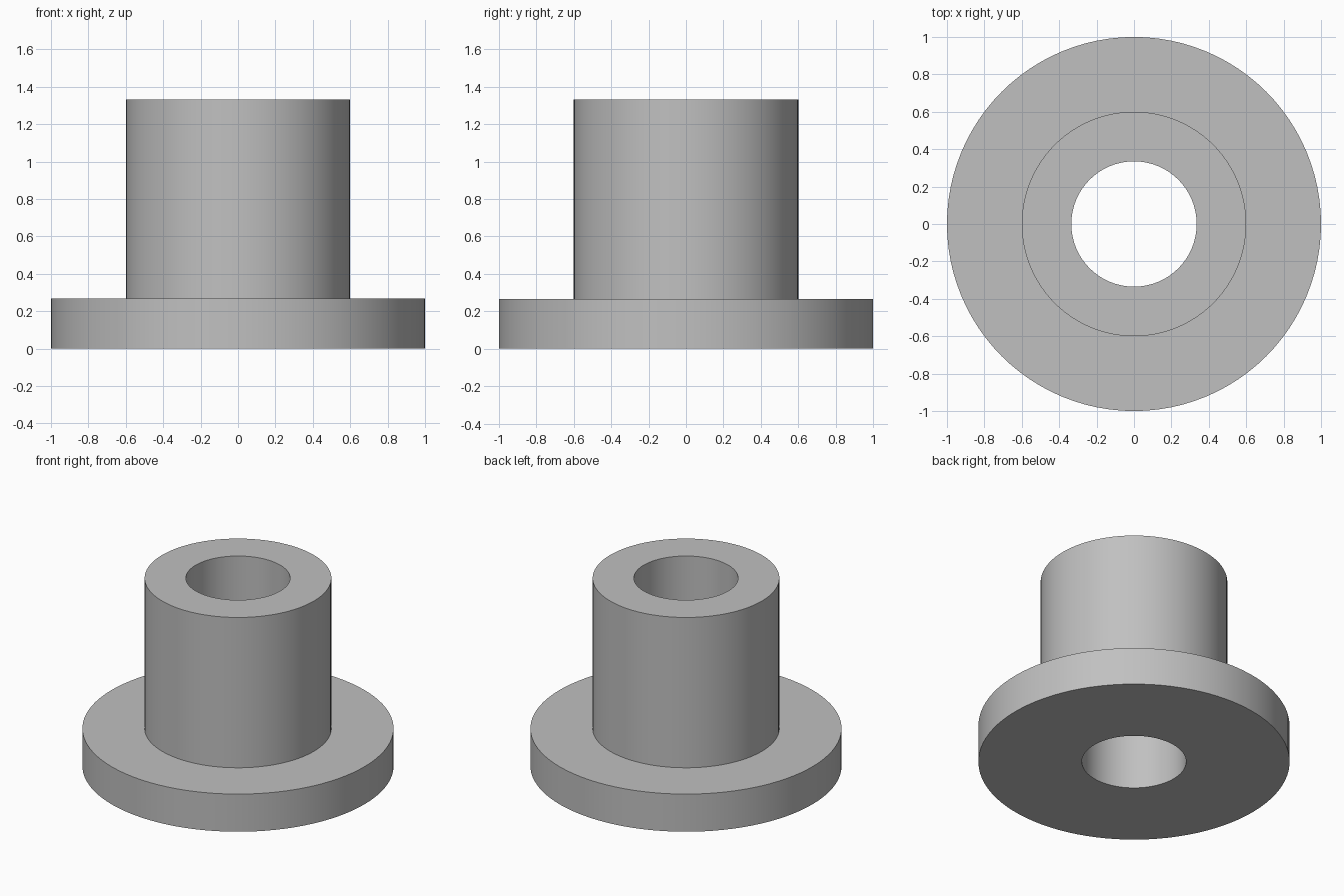
import bpy
import bmesh
import math

cube = bpy.data.objects.get("Cube")
if cube:
    bpy.data.objects.remove(cube, do_unlink=True)

SEGMENTS = 96
BORE, SLEEVE, FLANGE = 0.335, 0.6, 1.0
FLANGE_TOP, HEIGHT = 0.267, 1.333

# Plain grey material
grey = bpy.data.materials.new("plain_grey")
grey.use_nodes = True
colour = (0.53, 0.53, 0.53, 1)
grey.diffuse_color = colour
grey.node_tree.nodes["Principled BSDF"].inputs["Base Color"].default_value = colour

# Closed cross-section of the flanged bushing: (radius, height)
profile = [(BORE, 0), (FLANGE, 0), (FLANGE, FLANGE_TOP),
           (SLEEVE, FLANGE_TOP), (SLEEVE, HEIGHT), (BORE, HEIGHT)]

# Revolve the section around the vertical axis
bm = bmesh.new()
rings = []
for i in range(SEGMENTS):
    a = math.tau * i / SEGMENTS
    rings.append([bm.verts.new((r * math.cos(a), r * math.sin(a), z)) for r, z in profile])
for i, ring in enumerate(rings):
    following = rings[(i + 1) % SEGMENTS]
    for j in range(len(profile)):
        k = (j + 1) % len(profile)
        bm.faces.new((ring[j], following[j], following[k], ring[k]))
bmesh.ops.recalc_face_normals(bm, faces=bm.faces)

mesh = bpy.data.meshes.new("flanged_bushing")
bm.to_mesh(mesh)
bm.free()
mesh.materials.append(grey)
bushing = bpy.data.objects.new("flanged_bushing", mesh)
bpy.context.collection.objects.link(bushing)

# Smooth walls with crisp rims
bpy.ops.object.select_all(action="DESELECT")
bushing.select_set(True)
bpy.context.view_layer.objects.active = bushing
bpy.ops.object.shade_smooth_by_angle(angle=math.radians(30))
